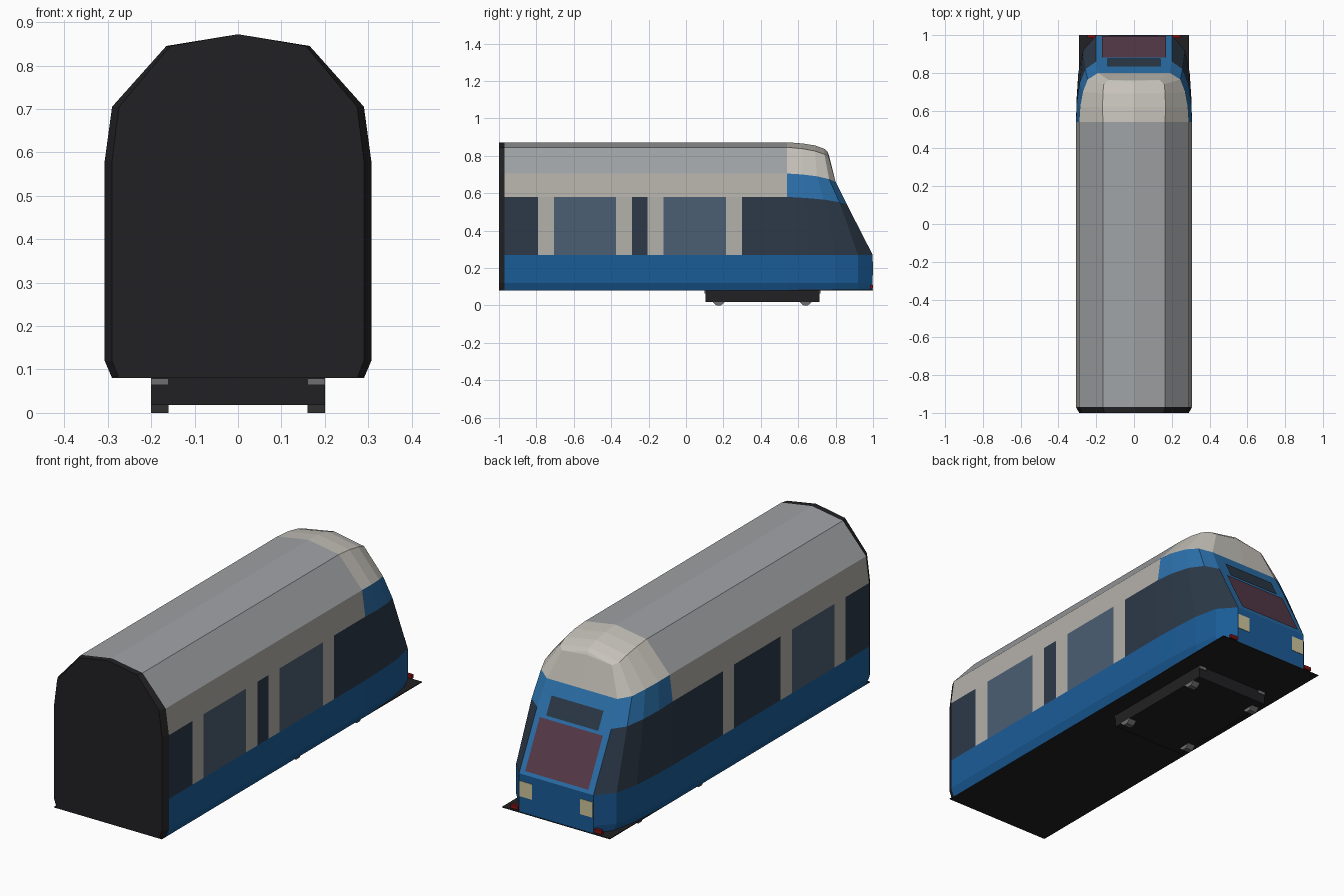
import bpy, bmesh

if "Cube" in bpy.data.objects:
    bpy.data.objects.remove(bpy.data.objects["Cube"])

def mat(name, rgb):
    m = bpy.data.materials.new(name)
    m.diffuse_color = tuple((c / 255) ** 2.2 for c in rgb) + (1,)
    m.use_nodes = True
    m.node_tree.nodes["Principled BSDF"].inputs["Base Color"].default_value = m.diffuse_color
    return m

BLUE = mat("blue_paint", (32, 92, 150))
TRIM = mat("light_blue_paint", (48, 112, 170))
NAVY = mat("dark_window", (48, 60, 74))
GLASS = mat("window_glass", (76, 95, 114))
BEIGE = mat("beige_paint", (178, 175, 168))
CREAM = mat("cream_paint", (198, 194, 186))
ROOF = mat("roof_grey", (158, 161, 164))
BLACK = mat("black", (38, 38, 40))
METAL = mat("bracket_grey", (110, 110, 112))
PURPLE = mat("windshield_glass", (88, 62, 76))
LAMP = mat("headlight_cream", (205, 195, 155))
RED = mat("tail_red", (130, 25, 25))

def make(name, verts, faces, m, merge=True):
    bm = bmesh.new()
    vs = [bm.verts.new(v) for v in verts]
    for f in faces:
        bm.faces.new([vs[i] for i in f])
    if merge:
        bmesh.ops.remove_doubles(bm, verts=bm.verts, dist=1e-4)
    me = bpy.data.meshes.new(name)
    bm.to_mesh(me)
    bm.free()
    me.materials.append(m)
    ob = bpy.data.objects.new(name, me)
    bpy.context.collection.objects.link(ob)
    return ob

def strip(name, rows, m, s=1):
    """Sheet through rows of points running towards +y, on side s."""
    n = len(rows[0])
    verts = [(s * x, y, z) for r in rows for x, y, z in r]
    faces = []
    for j in range(len(rows) - 1):
        for i in range(n - 1):
            f = [j * n + i, j * n + i + 1, (j + 1) * n + i + 1, (j + 1) * n + i]
            faces.append(f if s > 0 else f[::-1])
    return make(name, verts, faces, m)

def box(name, x0, x1, y0, y1, z0, z1, m):
    v = [(x, y, z) for x in (x0, x1) for y in (y0, y1) for z in (z0, z1)]
    f = [(0, 1, 3, 2), (4, 6, 7, 5), (0, 4, 5, 1), (2, 3, 7, 6), (0, 2, 6, 4), (1, 5, 7, 3)]
    return make(name, v, f, m)

# Half cross-section of the car body, bottom to ridge
SEC = [(.29, .08), (.307, .12), (.307, .27), (.307, .58), (.29, .705), (.165, .845), (0, .872)]
Y0, Y1 = -.97, .54

def straight(levels, a=Y0, b=Y1):
    return [[(SEC[k][0], a, SEC[k][1]), (SEC[k][0], b, SEC[k][1])] for k in levels]

# Nose contours: each level runs from the body side round to the centre line
low = [(.307, .54), (.304, .66), (.295, .8), (.27, .92), (.2, .998), (0, .998)]
NOSE = [
    [(max(x - .017, 0) if i < 4 else x, y, .08) for i, (x, y) in enumerate(low)],
    [(x, y, .12) for x, y in low],
    [(x, y, .27) for x, y in low],
    [(.307, .54, .58), (.303, .64, .574), (.288, .74, .565), (.257, .82, .552), (.2, .86, .54), (0, .86, .54)],
    [(.29, .54, .705), (.285, .62, .70), (.27, .7, .69), (.245, .765, .675), (.19, .80, .66), (0, .80, .66)],
    [(.165, .54, .845), (.166, .62, .838), (.165, .69, .825), (.16, .74, .808), (.135, .762, .795), (0, .762, .81)],
    [(0, .54, .872), (0, .62, .866), (0, .69, .855), (0, .74, .837), (0, .755, .822), (0, .762, .81)],
]

# Window band layout per side: (start, end, material)
RIGHT = [(-.97, -.79, NAVY), (-.79, -.705, BEIGE), (-.705, -.375, GLASS), (-.375, -.29, BEIGE),
         (-.29, -.205, NAVY), (-.205, -.12, BEIGE), (-.12, .215, GLASS), (.215, .30, BEIGE), (.30, .54, NAVY)]
LEFT = [(-.97, -.79, NAVY), (-.79, -.705, BEIGE), (-.705, -.375, GLASS), (-.375, -.29, BEIGE),
        (-.29, .07, NAVY), (.07, .155, BEIGE), (.155, .54, NAVY)]

for s, side, band in ((1, "right", RIGHT), (-1, "left", LEFT)):
    # Straight body panels
    strip(side + "_lower_panel", straight((0, 1, 2)), BLUE, s)
    strip(side + "_upper_panel", straight((3, 4)), BEIGE, s)
    strip(side + "_roof", straight((4, 5, 6)), ROOF, s)
    for a, b, m in band:
        kind = "pillar" if m == BEIGE else "window"
        strip(f"{side}_{kind}", straight((2, 3), a, b), m, s)
    # Nose shell
    strip(side + "_nose_skirt", NOSE[:3], BLUE, s)
    strip(side + "_nose_window", [r[:5] for r in NOSE[2:4]], NAVY, s)
    strip(side + "_nose_front_trim", [r[4:] for r in NOSE[2:4]], TRIM, s)
    strip(side + "_nose_brow", NOSE[3:5], TRIM, s)
    strip(side + "_nose_roof", NOSE[4:], CREAM, s)
    # Lights
    xs = sorted((s * .13, s * .198))
    box(side + "_headlight", *xs, .985, 1.0, .16, .235, LAMP)
    xs = sorted((s * .205, s * .245))
    box(side + "_tail_light", *xs, .985, 1.0, .09, .108, RED)

# Dark coupling end with a narrowed outer face
ring = SEC + [(-x, z) for x, z in SEC[-2::-1]]
n = len(ring)
ev = [(x * .945, -1, z) for x, z in ring] + [(x, Y0, z) for x, z in ring]
ef = [(i, (i + 1) % n, n + (i + 1) % n, n + i)[::-1] for i in range(n)]
make("rear_coupling_end", ev, ef + [tuple(range(n)), tuple(range(n, 2 * n))[::-1]], BLACK)

# Floor plate
box("floor_plate", -.29, .29, -1, 1, .08, .084, BLACK)

# Sloped front panels lying just proud of the nose
def front_panel(name, hw, z0, z1, m):
    def y(z):
        return .998 - (z - .27) * .138 / .27 if z < .54 else .86 - (z - .54) * .5
    zs = [z0] + ([.54] if z0 < .54 < z1 else []) + [z1]
    rows = [[(hw, y(z) + .004, z + .002), (-hw, y(z) + .004, z + .002)] for z in zs]
    strip(name, rows, m)

front_panel("windshield", .17, .285, .505, PURPLE)
front_panel("destination_panel", .14, .518, .60, NAVY)

# Bogie with brackets and wheel bottoms
box("bogie_frame", -.2, .2, .105, .715, .018, .08, BLACK)
for s in (1, -1):
    xs = sorted((s * .16, s * .2))
    box("bogie_bracket", *xs, .1, .72, .064, .079, METAL)
    for yc in (.175, .64):
        w = box("wheel_bottom", *xs, yc - .035, yc + .035, 0, .02, METAL)
        for v in w.data.vertices:
            if v.co.z < .01:
                v.co.y = yc + (v.co.y - yc) * .35
